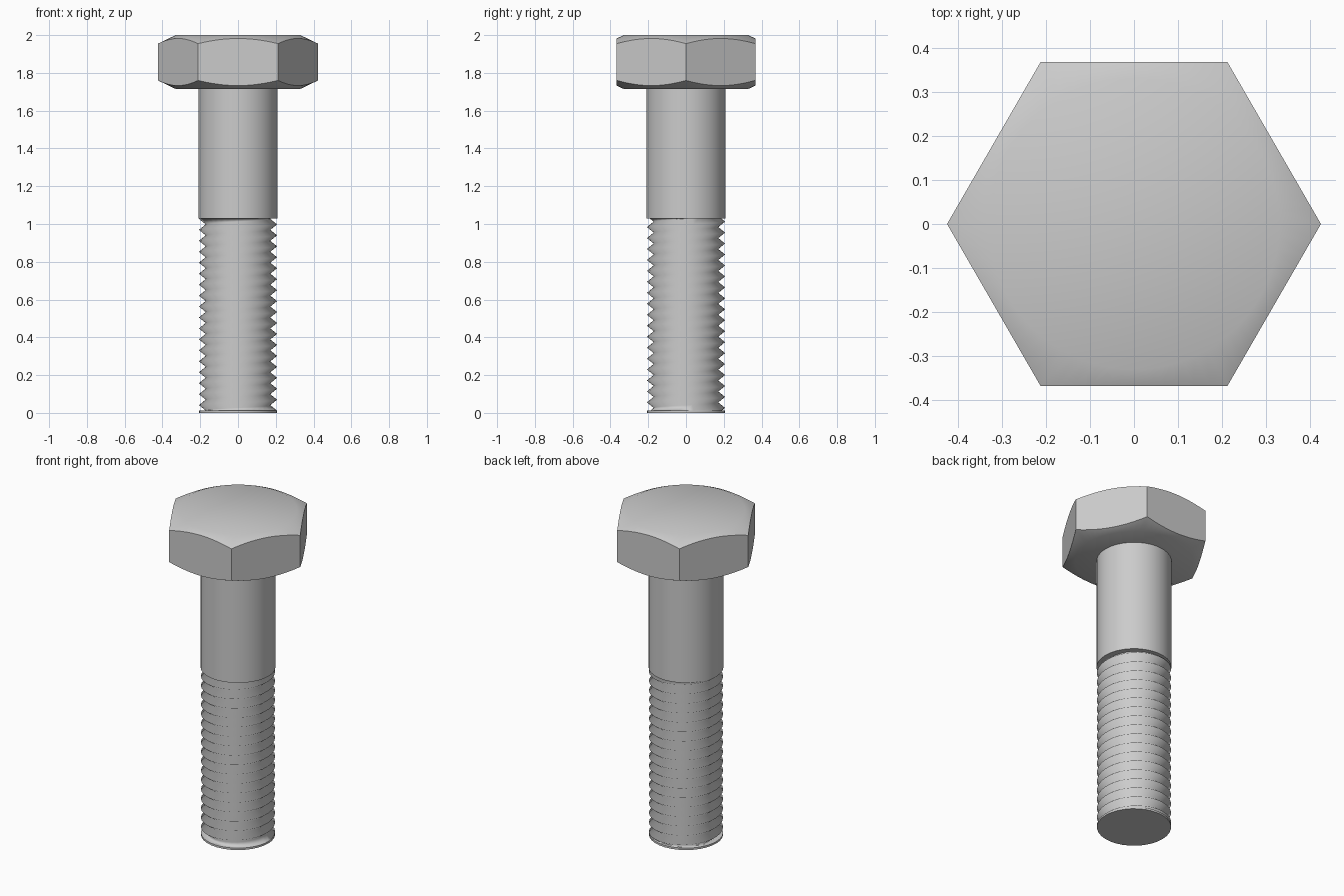
import bpy, bmesh, math

if "Cube" in bpy.data.objects:
    bpy.data.objects.remove(bpy.data.objects["Cube"], do_unlink=True)

steel = bpy.data.materials.new("grey steel")
steel.use_nodes = True
GREY = (0.6, 0.6, 0.6, 1)
steel.diffuse_color = GREY
steel.node_tree.nodes["Principled BSDF"].inputs["Base Color"].default_value = GREY

TAU = 2 * math.pi
SHANK_R = 0.209
CREST, ROOT, PITCH = 0.207, 0.171, 0.058
TIP, THREAD_TOP = 0.012, 1.03
HEAD_LOW, HEAD_TOP = 1.715, 2.0
APOTHEM, CHAMFER_R, SLOPE = 0.367, 0.33, 0.48


def lathe(name, column, steps, cap_low=False, cap_top=False, angle=30):
    """Sweep column(angle) -> [(radius, z)] around the z axis."""
    bm = bmesh.new()
    cols = []
    for i in range(steps):
        a = TAU * i / steps
        cols.append([bm.verts.new((r * math.cos(a), r * math.sin(a), z))
                     for r, z in column(a)])
    for i in range(steps):
        left, right = cols[i], cols[(i + 1) % steps]
        for j in range(len(left) - 1):
            bm.faces.new((left[j], right[j], right[j + 1], left[j + 1]))
    if cap_low:
        bm.faces.new([c[0] for c in reversed(cols)])
    if cap_top:
        bm.faces.new([c[-1] for c in cols])
    bmesh.ops.remove_doubles(bm, verts=bm.verts, dist=0.0002)
    mesh = bpy.data.meshes.new(name)
    bm.to_mesh(mesh)
    bm.free()
    mesh.materials.append(steel)
    obj = bpy.data.objects.new(name, mesh)
    bpy.context.collection.objects.link(obj)
    bpy.ops.object.select_all(action="DESELECT")
    obj.select_set(True)
    bpy.context.view_layer.objects.active = obj
    bpy.ops.object.shade_smooth_by_angle(angle=math.radians(angle))
    return obj


# Hexagonal head: conical chamfers clipped by the six flats
def head_column(a):
    r = APOTHEM / math.cos((a % (TAU / 6)) - TAU / 12)
    drop = (r - CHAMFER_R) * SLOPE
    return [(CHAMFER_R, HEAD_LOW), (r, HEAD_LOW + drop),
            (r, HEAD_TOP - drop), (CHAMFER_R, HEAD_TOP)]


# Helical V thread, cut off square at both ends
def thread_column(a):
    turn = a / TAU
    points = [(CREST, TIP)]
    rows = 2 * math.ceil((THREAD_TOP - TIP) / PITCH)
    for k in range(-2, rows + 1):
        z = min(max(TIP + (k / 2 + turn) * PITCH, TIP), THREAD_TOP)
        phase = ((z - TIP) / PITCH - turn) % 1
        points.append((ROOT + (CREST - ROOT) * abs(2 * phase - 1), z))
    return points + [(CREST, THREAD_TOP)]


def thread_seamless():
    """Thread flanks continue across the start angle, one turn higher."""
    steps = 32
    bm = bmesh.new()
    cols = []
    for i in range(steps + 1):
        a = TAU * i / steps
        cols.append([bm.verts.new((r * math.cos(a), r * math.sin(a), z))
                     for r, z in thread_column(a)])
    for left, right in zip(cols, cols[1:]):
        for j in range(len(left) - 1):
            bm.faces.new((left[j], right[j], right[j + 1], left[j + 1]))
    bmesh.ops.remove_doubles(bm, verts=bm.verts, dist=0.0002)
    mesh = bpy.data.meshes.new("thread")
    bm.to_mesh(mesh)
    bm.free()
    mesh.materials.append(steel)
    mesh.polygons.foreach_set("use_smooth", [True] * len(mesh.polygons))
    obj = bpy.data.objects.new("thread", mesh)
    bpy.context.collection.objects.link(obj)


lathe("head", head_column, 72, cap_low=True, cap_top=True)
lathe("shank", lambda a: [(SHANK_R, THREAD_TOP), (SHANK_R, HEAD_LOW)], 32, cap_low=True)
thread_seamless()
lathe("tip", lambda a: [(CREST, 0), (CREST, TIP)], 32, cap_low=True, cap_top=True)
